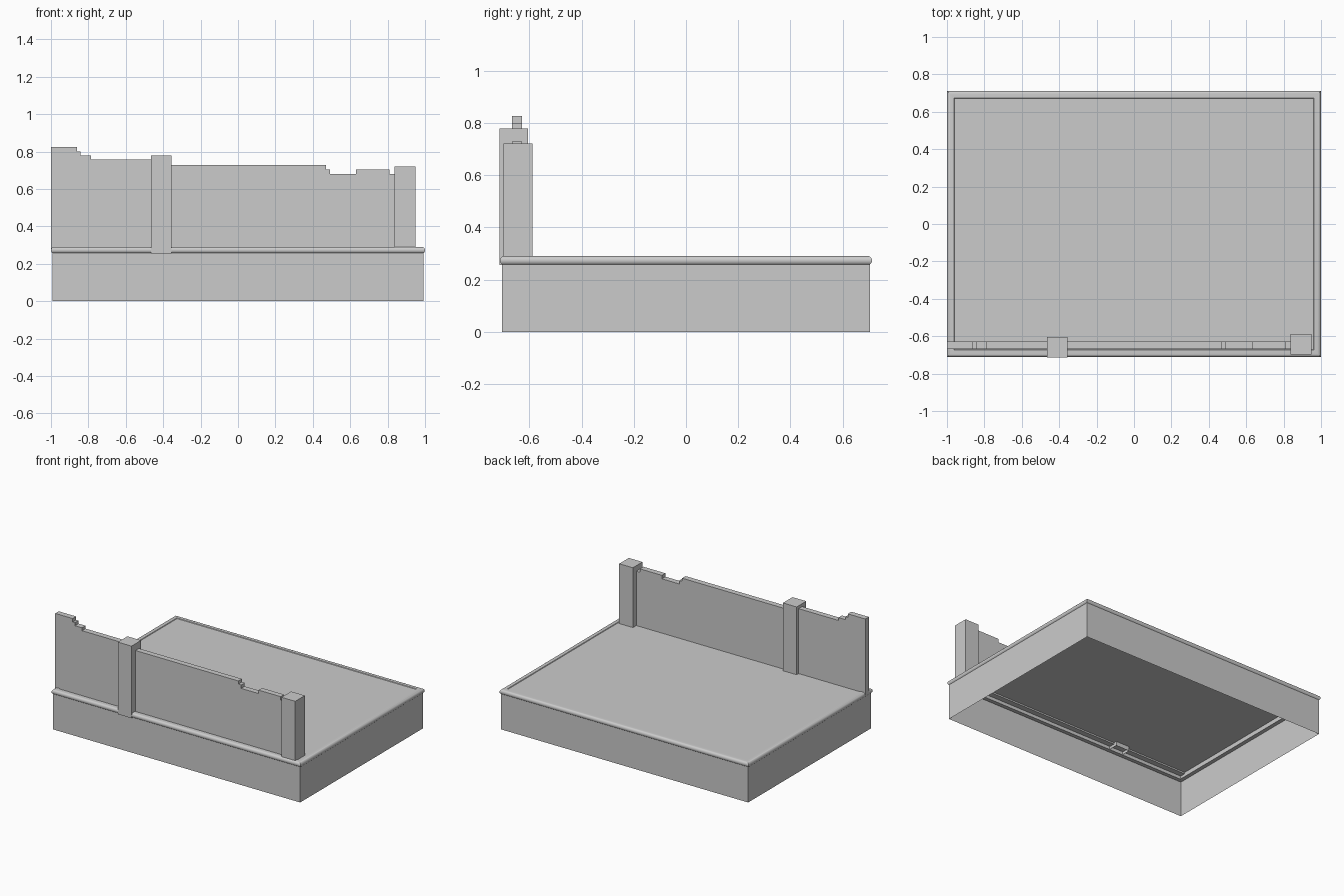
import bpy, math

if "Cube" in bpy.data.objects:
    bpy.data.objects.remove(bpy.data.objects["Cube"])


def add_mesh(name, verts, faces):
    mesh = bpy.data.meshes.new(name)
    mesh.from_pydata(verts, [], faces)
    obj = bpy.data.objects.new(name, mesh)
    bpy.context.collection.objects.link(obj)
    return obj


def rect_sweep(name, hx, hy, profile, closed=False):
    """Sweep an (inset, height) profile around a mitred rectangle."""
    verts, faces = [], []
    for inset, z in profile:
        x, y = hx - inset, hy - inset
        verts += [(-x, -y, z), (x, -y, z), (x, y, z), (-x, y, z)]
    n = len(profile)
    for i in range(n if closed else n - 1):
        a, b = i * 4, ((i + 1) % n) * 4
        for k in range(4):
            m = (k + 1) % 4
            faces.append((a + k, a + m, b + m, b + k))
    return add_mesh(name, verts, faces)


def post(name, cx, cy, z0, z1, half=0.055):
    """Square post, open underneath."""
    obj = rect_sweep(name, half, half, [(0, z0), (0, z1)])
    mesh = obj.data
    verts = [v.co + obj.location for v in mesh.vertices]
    verts = [(v.x + cx, v.y + cy, v.z) for v in verts]
    faces = [tuple(p.vertices) for p in mesh.polygons] + [(4, 5, 6, 7)]
    mesh.clear_geometry()
    mesh.from_pydata(verts, [], faces)
    return obj


def broken_wall(name, steps, y0, y1, z0):
    """Extrude a stepped skyline of (x start, x end, height) runs."""
    outline = [(steps[0][0], z0)]
    for xa, xb, z in steps:
        outline += [(xa, z), (xb, z)]
    outline.append((steps[-1][1], z0))
    n = len(outline)
    verts = [(x, y0, z) for x, z in outline] + [(x, y1, z) for x, z in outline]
    faces = [tuple(reversed(range(n))), tuple(range(n, 2 * n))]
    for i in range(n):
        j = (i + 1) % n
        faces.append((i, j, j + n, i + n))
    return add_mesh(name, verts, faces)


HX, HY = 1.0, 0.712

# Hollow base skirt, open at the bottom
rect_sweep("base_walls", HX - 0.008, HY - 0.008, [(0, 0), (0, 0.258)])

# Rounded rim moulding around the floor
r = 0.0175
arc = [(r - r * math.cos(a), 0.2725 + r * math.sin(a))
       for a in (math.radians(-90 + 180 * i / 10) for i in range(11))]
rim = rect_sweep("rim", HX, HY, [(0.04, 0.255)] + arc + [(0.037, 0.29), (0.04, 0.286)], True)
bpy.context.view_layer.objects.active = rim
rim.select_set(True)
bpy.ops.object.shade_smooth_by_angle(angle=math.radians(35))

# Floor sheet inside the rim
fx, fy, fz = HX - 0.04, HY - 0.04, 0.286
add_mesh("floor", [(-fx, -fy, fz), (fx, -fy, fz), (fx, fy, fz), (-fx, fy, fz)], [(0, 1, 2, 3)])

# Ruined walls with stepped, broken tops
broken_wall("left_wall", [(-1, -0.86, 0.825), (-0.86, -0.842, 0.80),
                          (-0.842, -0.785, 0.778), (-0.785, -0.41, 0.757)],
            -0.667, -0.627, 0.275)
broken_wall("right_wall", [(-0.41, 0.47, 0.728), (0.47, 0.493, 0.705), (0.493, 0.632, 0.68),
                           (0.632, 0.81, 0.705), (0.81, 0.85, 0.68)],
            -0.667, -0.627, 0.275)

# Posts
post("middle_post", -0.41, -0.659, 0.255, 0.778)
post("end_post", 0.893, -0.643, 0.286, 0.72)
